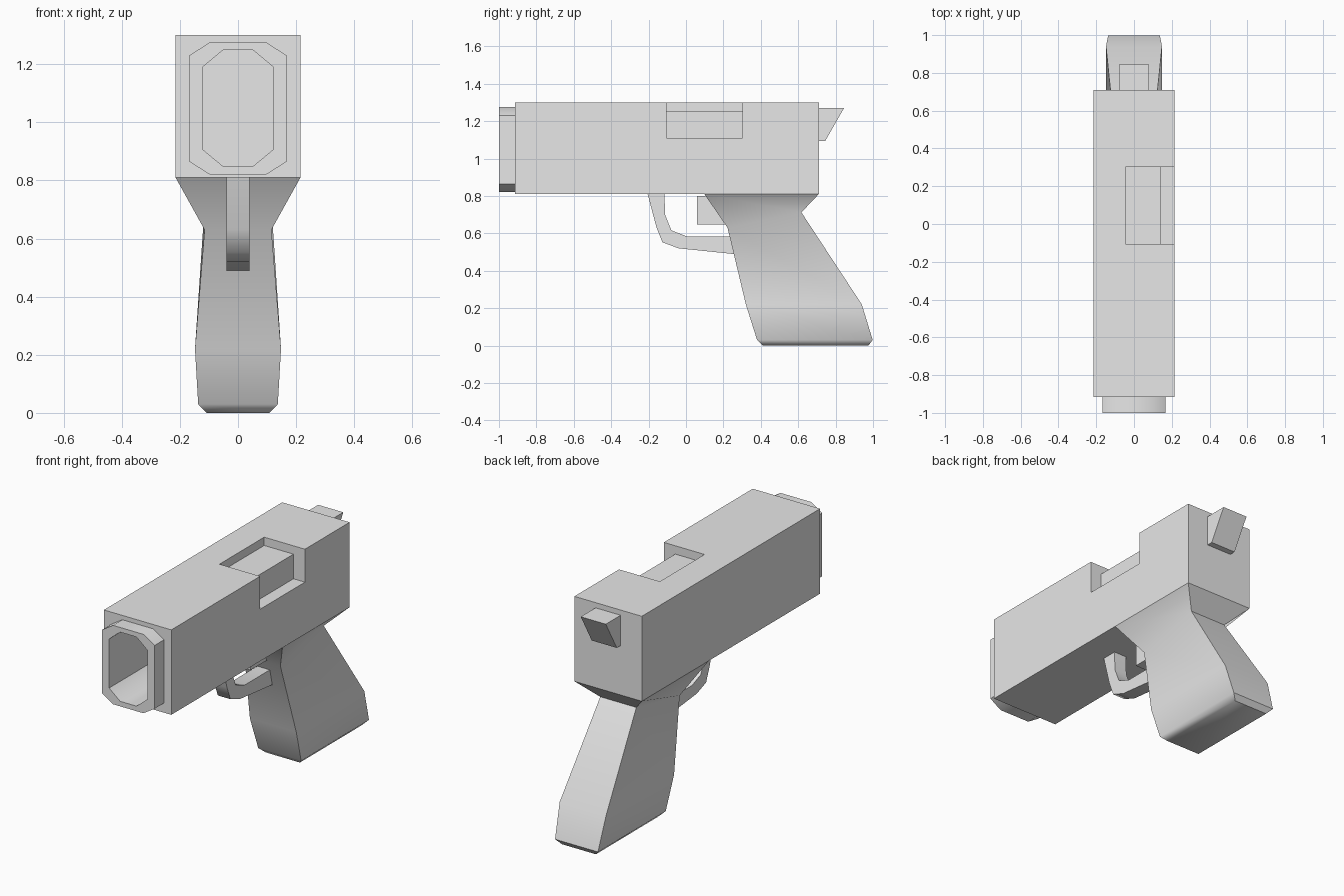
import bpy, bmesh, math

cube = bpy.data.objects.get("Cube")
if cube:
    bpy.data.objects.remove(cube, do_unlink=True)

grey = bpy.data.materials.new("light grey")
grey.use_nodes = True
COLOUR = (0.8, 0.8, 0.8, 1.0)
grey.diffuse_color = COLOUR
for node in grey.node_tree.nodes:
    if node.type == 'BSDF_PRINCIPLED':
        node.inputs["Base Color"].default_value = COLOUR


def loft(name, rings):
    """Closed solid through rings of 3D points."""
    bm = bmesh.new()
    loops = [[bm.verts.new(p) for p in ring] for ring in rings]
    n = len(loops[0])
    for a, b in zip(loops, loops[1:]):
        for i in range(n):
            j = (i + 1) % n
            bm.faces.new((a[i], a[j], b[j], b[i]))
    bm.faces.new(loops[0][::-1])
    bm.faces.new(loops[-1])
    bmesh.ops.recalc_face_normals(bm, faces=bm.faces)
    mesh = bpy.data.meshes.new(name)
    bm.to_mesh(mesh)
    bm.free()
    mesh.materials.append(grey)
    obj = bpy.data.objects.new(name, mesh)
    bpy.context.collection.objects.link(obj)
    return obj


def prism_x(name, profile, x0, x1):
    """Extrude a (y, z) profile sideways."""
    return loft(name, [[(x, y, z) for y, z in profile] for x in (x0, x1)])


def prism_y(name, profile, y0, y1):
    """Extrude an (x, z) profile lengthwise."""
    return loft(name, [[(x, y, z) for x, z in profile] for y in (y0, y1)])


def rect(a0, a1, z0, z1):
    return [(a0, z0), (a1, z0), (a1, z1), (a0, z1)]


def octagon(half_w, flat_w, z0, z1, cut):
    """Tall rectangle with chamfered corners."""
    right = [(flat_w, z0), (half_w, z0 + cut), (half_w, z1 - cut), (flat_w, z1)]
    return right + [(-x, z) for x, z in reversed(right)]


def select(obj):
    bpy.ops.object.select_all(action='DESELECT')
    obj.select_set(True)
    bpy.context.view_layer.objects.active = obj


def cut(obj, cutter):
    mod = obj.modifiers.new("cut", 'BOOLEAN')
    mod.operation = 'DIFFERENCE'
    mod.solver = 'EXACT'
    mod.object = cutter
    select(obj)
    bpy.ops.object.modifier_apply(modifier=mod.name)


# Slide body and muzzle collar
body = prism_y("slide_body", rect(-0.215, 0.215, 0.81, 1.30), -0.915, 0.71)
muzzle = prism_y("muzzle_collar", octagon(0.168, 0.097, 0.82, 1.275, 0.045), -1.0, -0.915)

# Bore and stepped side port, cut away
bore = prism_y("bore_cutter", octagon(0.122, 0.052, 0.849, 1.248, 0.058), -1.2, -0.35)
port = prism_y("port_cutter", [(-0.045, 1.4), (-0.045, 1.252), (0.142, 1.252),
                               (0.142, 1.11), (0.4, 1.11), (0.4, 1.4)], -0.105, 0.303)
cut(body, bore)
cut(body, port)
cut(muzzle, bore)
for helper in (bore, port):
    bpy.data.objects.remove(helper, do_unlink=True)

# Hammer at the back
hammer = prism_x("hammer", [(0.71, 1.27), (0.845, 1.27), (0.745, 1.095), (0.71, 1.095)],
                 -0.08, 0.08)

# Grip: half width, then front and back (y, z) of each ring
sections = [
    (0.215, (0.098, 0.81), (0.71, 0.81)),
    (0.115, (0.222, 0.63), (0.617, 0.712)),
    (0.148, (0.320, 0.22), (0.94, 0.22)),
    (0.137, (0.380, 0.03), (0.998, 0.03)),
    (0.108, (0.410, 0.0), (0.975, 0.0)),
]
grip = loft("grip", [[(-w, *f), (w, *f), (w, *b), (-w, *b)] for w, f, b in sections])

# Trigger and guard
trigger = prism_x("trigger", rect(0.06, 0.30, 0.648, 0.80), -0.038, 0.038)
guard = prism_x("trigger_guard", [
    (-0.205, 0.81), (-0.158, 0.632), (-0.126, 0.552), (-0.04, 0.52), (0.27, 0.488),
    (0.27, 0.584), (0.003, 0.584), (-0.078, 0.616), (-0.112, 0.70), (-0.115, 0.81)],
    -0.04, 0.04)

# Soft shading across shallow bends, crisp right angles
for obj in (body, muzzle, hammer, grip, trigger, guard):
    select(obj)
    bpy.ops.object.shade_smooth_by_angle(angle=math.radians(50))
bpy.ops.object.select_all(action='DESELECT')
